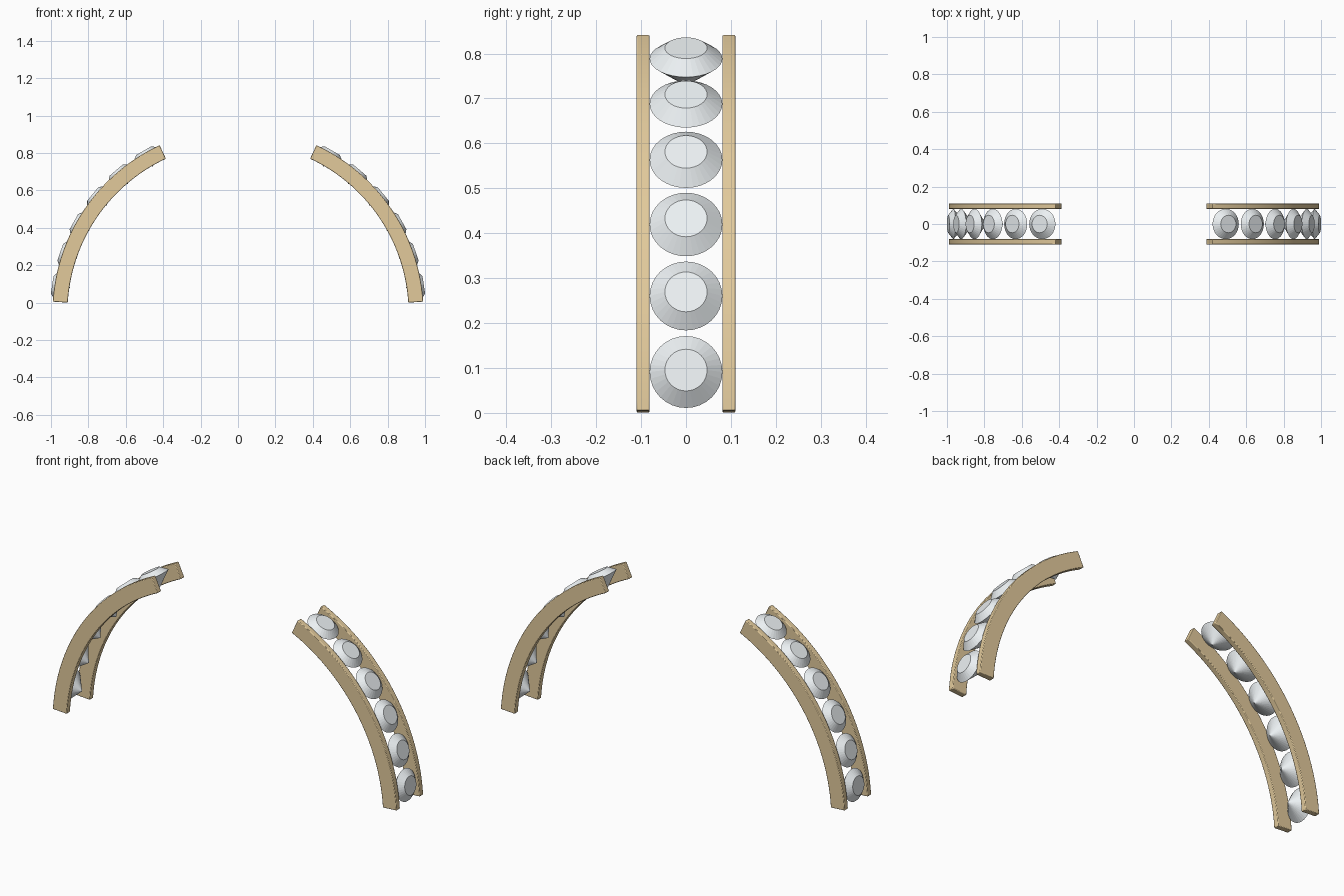
import bpy, bmesh, math
from mathutils import Matrix, Vector

if "Cube" in bpy.data.objects:
    bpy.data.objects.remove(bpy.data.objects["Cube"])

ZC = -0.057                        # height of the arc centre
A0, A1 = math.radians(3.6), math.radians(65)
R_IN, R_OUT = 0.912, 0.992
GEMS, ARC_STEPS = 6, 48


def material(name, color):
    m = bpy.data.materials.new(name)
    m.diffuse_color = color
    m.use_nodes = True
    m.node_tree.nodes["Principled BSDF"].inputs["Base Color"].default_value = m.diffuse_color
    return m


gold = material("gold", (0.76, 0.59, 0.33, 1))
crystal = material("crystal", (0.84, 0.88, 0.90, 1))


def finish(bm, name, mat):
    bmesh.ops.recalc_face_normals(bm, faces=bm.faces)
    me = bpy.data.meshes.new(name)
    bm.to_mesh(me)
    bm.free()
    me.materials.append(mat)
    ob = bpy.data.objects.new(name, me)
    bpy.context.collection.objects.link(ob)
    return ob


def point(r, a, y, side):
    return Vector((side * r * math.cos(a), y, ZC + r * math.sin(a)))


def rail(name, side, y0, y1):
    # rectangular section swept along the arc
    bm = bmesh.new()
    rings = []
    for i in range(ARC_STEPS + 1):
        a = A0 + (A1 - A0) * i / ARC_STEPS
        rings.append([bm.verts.new(point(r, a, y, side)) for r, y in
                      ((R_IN, y0), (R_OUT, y0), (R_OUT, y1), (R_IN, y1))])
    for p, q in zip(rings, rings[1:]):
        for k in range(4):
            n = (k + 1) % 4
            bm.faces.new((p[k], p[n], q[n], q[k]))
    bm.faces.new(rings[0])
    bm.faces.new(rings[-1])
    ob = finish(bm, name, gold)
    bev = ob.modifiers.new("soft_edges", "BEVEL")
    bev.width, bev.segments = 0.003, 2
    bev.limit_method = "ANGLE"
    bpy.ops.object.select_all(action="DESELECT")
    ob.select_set(True)
    bpy.context.view_layer.objects.active = ob
    bpy.ops.object.shade_smooth_by_angle()


def gem(name, side, a):
    # faceted stone: flat table, sloping crown, pointed pavilion
    bm = bmesh.new()
    bmesh.ops.create_cone(bm, cap_ends=True, segments=32, radius1=0.081,
                          radius2=0.047, depth=0.028,
                          matrix=Matrix.Translation((0, 0, 0.014)))
    base = min(bm.faces, key=lambda f: f.calc_center_median().z)
    bmesh.ops.poke(bm, faces=[base], offset=0)
    tip = min(bm.verts, key=lambda v: v.co.xy.length)
    tip.co.z = -0.069
    out = Vector((side * math.cos(a), 0, math.sin(a)))
    turn = Matrix.Rotation(side * (math.pi / 2 - a), 4, "Y")
    bm.transform(Matrix.Translation(out * 0.977 + Vector((0, 0, ZC))) @ turn)
    finish(bm, name, crystal)


# two mirrored arcs, each with two rails and a row of stones
for side, label in ((1, "right"), (-1, "left")):
    rail(f"{label}_front_rail", side, -0.110, -0.081)
    rail(f"{label}_back_rail", side, 0.081, 0.110)
    for i in range(GEMS):
        gem(f"{label}_gem_{i + 1}", side, A0 + (A1 - A0) * (i + 0.5) / GEMS)
